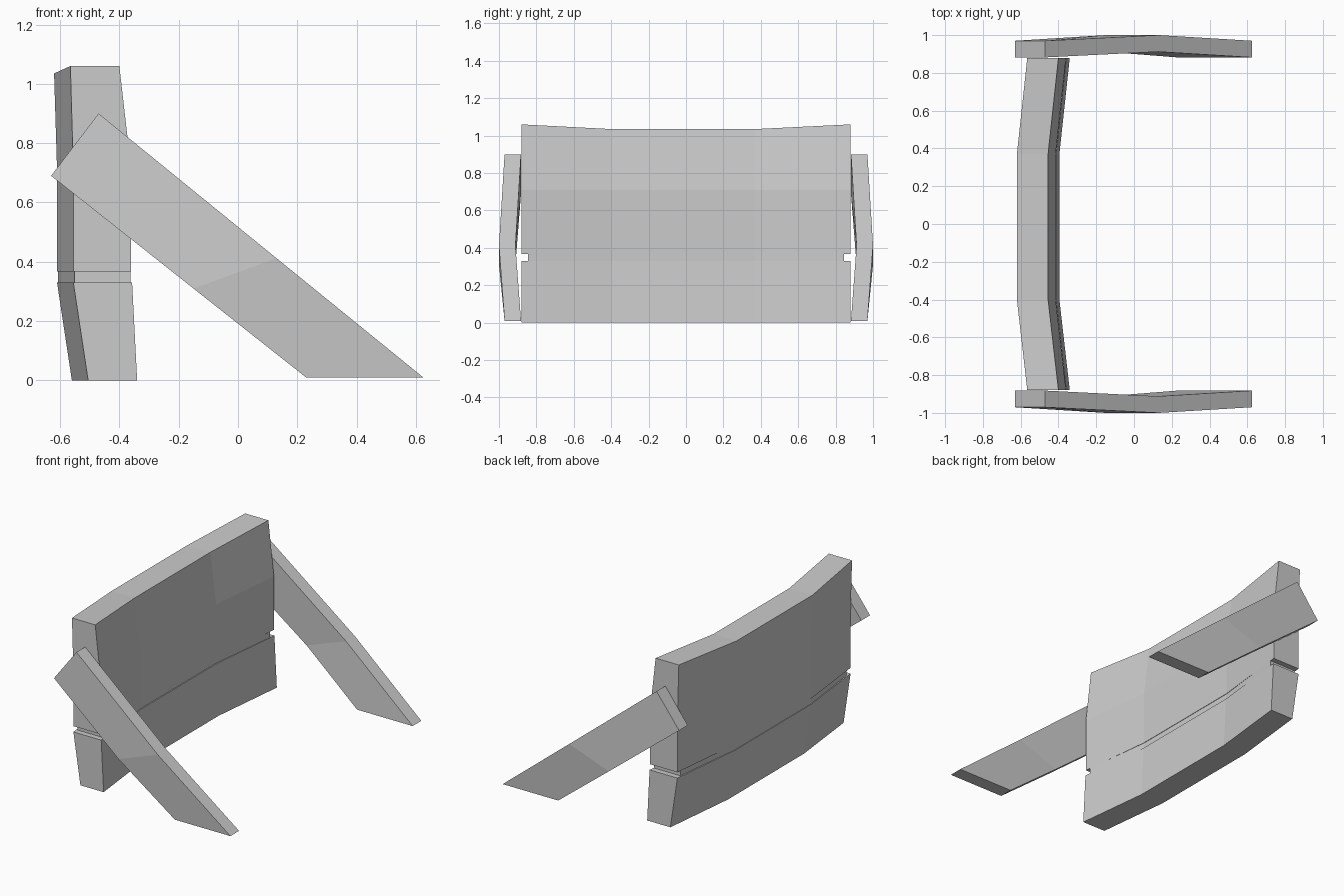
import bpy, bmesh

if "Cube" in bpy.data.objects:
    bpy.data.objects.remove(bpy.data.objects["Cube"])


def loft(name, rings):
    """Closed solid skinned through a list of matching rings of points."""
    bm = bmesh.new()
    loops = [[bm.verts.new(p) for p in ring] for ring in rings]
    n = len(loops[0])
    for a, b in zip(loops, loops[1:]):
        for i in range(n):
            j = (i + 1) % n
            bm.faces.new((a[i], a[j], b[j], b[i]))
    bm.faces.new(loops[0])
    bm.faces.new(loops[-1])
    bmesh.ops.recalc_face_normals(bm, faces=bm.faces[:])
    mesh = bpy.data.meshes.new(name)
    bm.to_mesh(mesh)
    bm.free()
    ob = bpy.data.objects.new(name, mesh)
    bpy.context.collection.objects.link(ob)
    return ob


def bowed_panel(name, profile, half_width, end_rise=0.0):
    """Sweep an x-z profile across y; the middle bows backwards."""
    top = max(z for x, z in profile)
    rings = []
    for y, bend in ((-half_width, 0), (-0.40, 1), (0.37, 1), (half_width, 0)):
        rings.append([(x - 0.055 * bend, y,
                       z - (end_rise * bend if z == top else 0))
                      for x, z in profile])
    return loft(name, rings)


# Wall: lower plank, recessed joint, upper planks
bowed_panel("lower_plank",
            [(-0.505, 0), (-0.34, 0), (-0.357, 0.33), (-0.555, 0.33)], 0.88)
bowed_panel("recessed_joint",
            [(-0.551, 0.33), (-0.363, 0.33), (-0.363, 0.367), (-0.551, 0.367)], 0.845)
bowed_panel("upper_planks",
            [(-0.555, 0.367), (-0.36, 0.367), (-0.36, 0.71),
             (-0.40, 1.06), (-0.565, 1.06), (-0.555, 0.71)], 0.88, 0.025)

# Slanted braces: upper edge point, lower edge point, outward bow
stations = [((-0.47, 0.90), (-0.63, 0.69), 0.0),
            ((0.13, 0.412), (-0.15, 0.31), 0.03),
            ((0.625, 0.01), (0.23, 0.01), 0.0)]
for side, label in ((-1, "front"), (1, "back")):
    rings = []
    for (ux, uz), (lx, lz), bow in stations:
        inner, outer = side * (0.882 + bow), side * (0.97 + bow)
        rings.append([(ux, inner, uz), (ux, outer, uz),
                      (lx, outer, lz), (lx, inner, lz)])
    loft(label + "_brace", rings)
